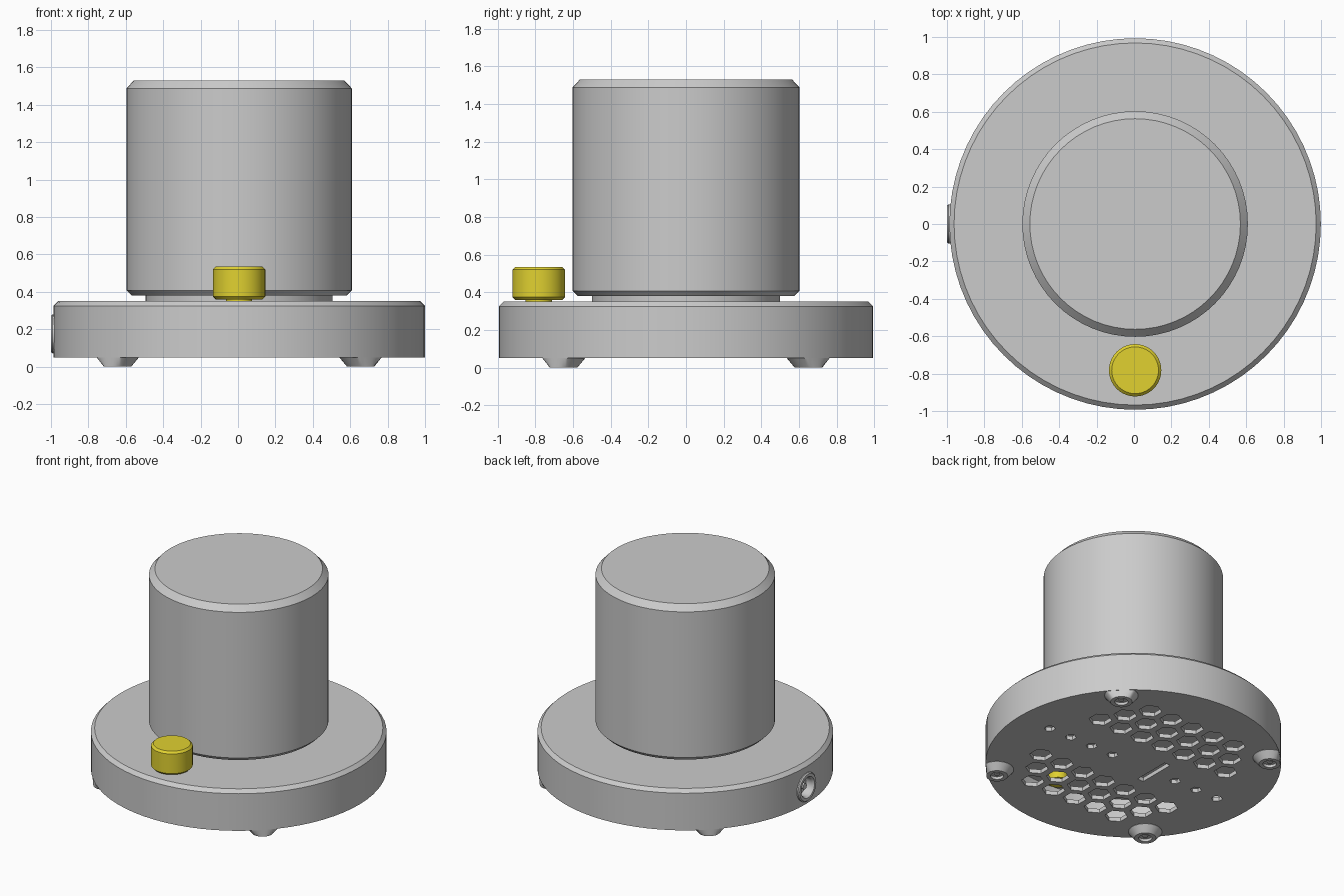
import bpy, bmesh, math
from mathutils import Matrix, Vector

if "Cube" in bpy.data.objects:
    bpy.data.objects.remove(bpy.data.objects["Cube"])

CX = 0.006  # axis of the turned parts


def finish(obj, angle=30):
    bpy.ops.object.select_all(action='DESELECT')
    obj.select_set(True)
    bpy.context.view_layer.objects.active = obj
    bpy.ops.object.shade_smooth_by_angle(angle=math.radians(angle))


def make_object(name, bm):
    bmesh.ops.recalc_face_normals(bm, faces=bm.faces)
    mesh = bpy.data.meshes.new(name)
    bm.to_mesh(mesh)
    bm.free()
    obj = bpy.data.objects.new(name, mesh)
    bpy.context.collection.objects.link(obj)
    return obj


def lathe(name, profile, matrix, seg=64, clip=None):
    """Spin an (r, z) profile that starts and ends on the axis."""
    bm = bmesh.new()
    rings = []
    for r, z in profile:
        n = 1 if r == 0 else seg
        rings.append([bm.verts.new((r * math.cos(2 * math.pi * i / seg),
                                    r * math.sin(2 * math.pi * i / seg), z)) for i in range(n)])
    for a, b in zip(rings, rings[1:]):
        if len(a) == 1 or len(b) == 1:
            bm.faces.new(b if len(a) == 1 else a)
            continue
        for i in range(seg):
            j = (i + 1) % seg
            bm.faces.new((a[i], a[j], b[j], b[i]))
    for v in [q for q in bm.verts if not q.link_faces]:
        bm.verts.remove(v)
    bm.transform(matrix)
    if clip:  # keep the part inside the rim of the base
        for v in bm.verts:
            d = Vector((v.co.x - CX, v.co.y))
            if d.length > clip:
                d = d.normalized() * clip
                v.co.x, v.co.y = d.x + CX, d.y
    obj = make_object(name, bm)
    finish(obj)
    return obj


def at(x, y, z=0):
    return Matrix.Translation((x + CX, y, z))


def prism(bm, x, y, r, sides, sx=1, sy=1):
    m = at(x, y, 0.07) @ Matrix.Diagonal((sx, sy, 1, 1)) @ Matrix.Rotation(math.pi / sides, 4, 'Z')
    if sides == 6:
        m = at(x, y, 0.07)
    bmesh.ops.create_cone(bm, cap_ends=True, segments=sides, radius1=r, radius2=r,
                          depth=0.1, matrix=m)


def cut(target, cutter):
    cutter.hide_render = True
    mod = target.modifiers.new(cutter.name, 'BOOLEAN')
    mod.operation, mod.solver, mod.object = 'DIFFERENCE', 'EXACT', cutter
    bpy.context.view_layer.objects.active = target
    bpy.ops.object.modifier_apply(modifier=mod.name)
    bpy.data.objects.remove(cutter)


# Base: chamfered disc, hollowed out
base = lathe("base", [(0, 0.05), (0.993, 0.05), (0.993, 0.325), (0.968, 0.35), (0, 0.35)], at(0, 0), 72)
cut(base, lathe("cavity", [(0, 0.08), (0.95, 0.08), (0.95, 0.32), (0, 0.32)], at(0, 0), 72))

# Underside openings: two honeycomb vents, a row of small holes and a slot
bm = bmesh.new()
for side in (-1, 1):
    for row in range(3):
        n = 7 - row
        for i in range(n):
            prism(bm, (i - (n - 1) / 2) * 0.183, side * (0.31 + 0.152 * row), 0.078, 6)
    for k in range(1, 5):
        if side * k != -1:
            prism(bm, side * k * 0.183, 0, 0.038, 6)
prism(bm, -0.18, 0, 0.0354, 4, 1, 5.6)
cut(base, make_object("vent_cutter", bm))

# Side socket facing -x
side_axis = Matrix.Translation((0, 0, 0.175)) @ Matrix.Rotation(-math.pi / 2, 4, 'Y')
cut(base, lathe("socket_cutter", [(0, 0.9), (0.09, 0.9), (0.09, 1.1), (0, 1.1)], side_axis, 32))
finish(base)
lathe("side_socket", [(0, 0.92), (0.104, 0.92), (0.104, 0.992), (0.097, 1.0), (0.077, 1.0),
                      (0.068, 0.985), (0.068, 0.935), (0.022, 0.935), (0.022, 0.975), (0, 0.975)],
      side_axis, 32)

# Large top cylinder on a recessed neck
lathe("neck", [(0, 0.34), (0.5, 0.34), (0.5, 0.39), (0, 0.39)], at(0, 0))
lathe("main_knob", [(0, 0.38), (0.575, 0.38), (0.603, 0.408), (0.603, 1.487), (0.563, 1.53), (0, 1.53)], at(0, 0))

# Small yellow button with a stem reaching into the base
button = lathe("button", [(0, 0.25), (0.07, 0.25), (0.07, 0.36), (0.125, 0.36), (0.14, 0.375),
                          (0.14, 0.52), (0.125, 0.535), (0, 0.535)], at(0, -0.782), 40)
yellow = bpy.data.materials.new("yellow")
yellow.diffuse_color = (0.75, 0.64, 0.03, 1)
yellow.use_nodes = True
yellow.node_tree.nodes["Principled BSDF"].inputs["Base Color"].default_value = yellow.diffuse_color
button.data.materials.append(yellow)

# Four tapered feet with screw recesses
for sx in (-1, 1):
    for sy in (-1, 1):
        lathe("foot", [(0, 0.06), (0.113, 0.06), (0.113, 0.048), (0.073, 0), (0.045, 0),
                       (0.045, 0.02), (0.018, 0.02), (0.018, 0.012), (0, 0.012)],
              at(sx * 0.65, sy * 0.65), 32, clip=0.99)
